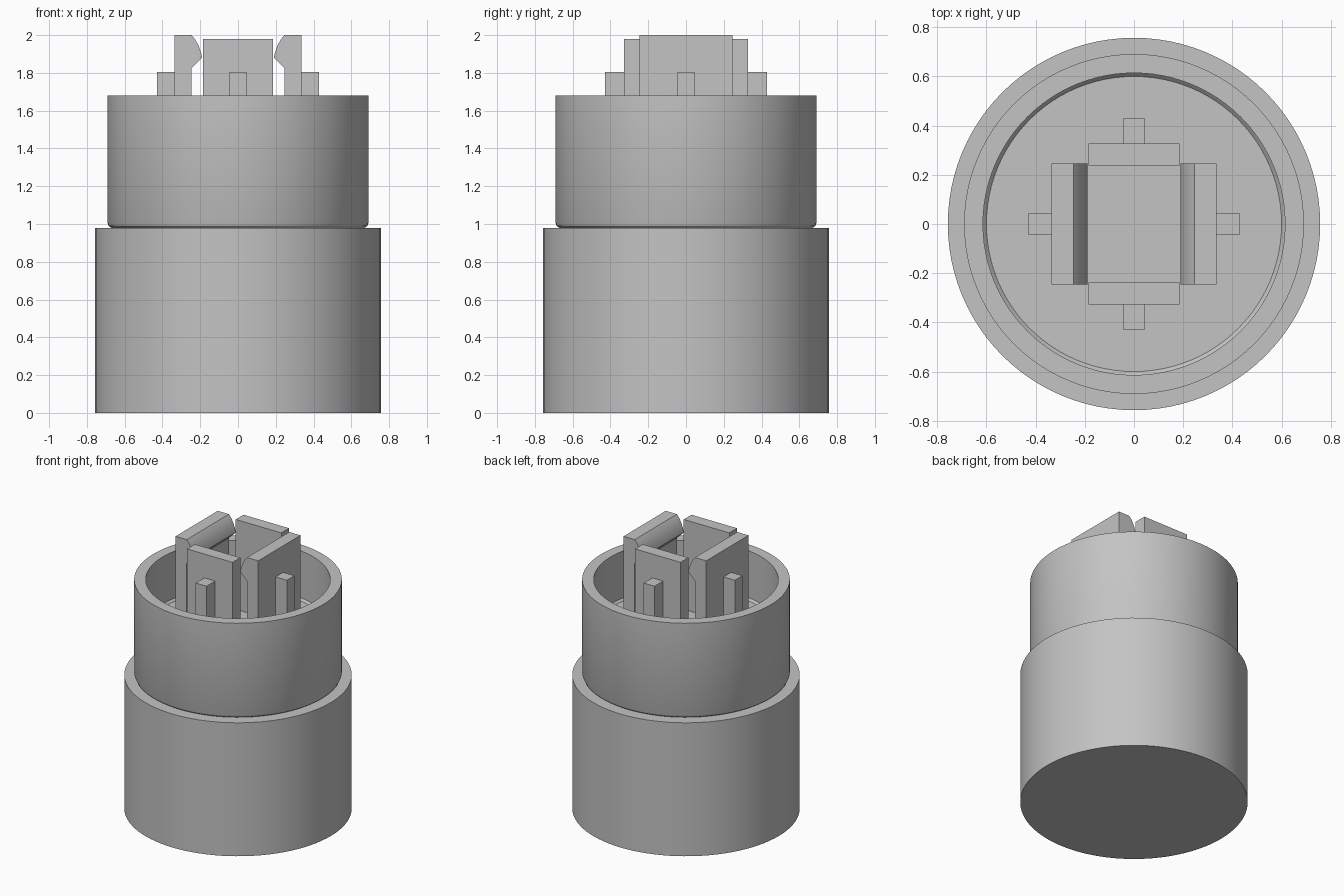
import bpy, bmesh
from math import sin, cos, pi, radians
from mathutils import Matrix

cube = bpy.data.objects.get("Cube")
if cube:
    bpy.data.objects.remove(cube)

grey = bpy.data.materials.new("plain grey")
grey.use_nodes = True
grey.diffuse_color = (0.55, 0.55, 0.55, 1)
grey.node_tree.nodes["Principled BSDF"].inputs["Base Color"].default_value = grey.diffuse_color

FLOOR = 1.32  # inside floor of the upper cup


def finish(name, bm, smooth=False):
    bmesh.ops.recalc_face_normals(bm, faces=bm.faces)
    mesh = bpy.data.meshes.new(name)
    bm.to_mesh(mesh)
    bm.free()
    obj = bpy.data.objects.new(name, mesh)
    bpy.context.collection.objects.link(obj)
    mesh.materials.append(grey)
    if smooth:
        bpy.ops.object.select_all(action='DESELECT')
        obj.select_set(True)
        bpy.context.view_layer.objects.active = obj
        bpy.ops.object.shade_smooth_by_angle(angle=radians(30))
    return obj


def lathe(name, profile, sides=96):
    """Turn an (r, z) profile round z, capping both ends."""
    bm = bmesh.new()
    rings = [[bm.verts.new((r * cos(2 * pi * i / sides), r * sin(2 * pi * i / sides), z))
              for i in range(sides)] for r, z in profile]
    for a, b in zip(rings, rings[1:]):
        for i in range(sides):
            j = (i + 1) % sides
            bm.faces.new((a[i], a[j], b[j], b[i]))
    bm.faces.new(rings[0])
    bm.faces.new(rings[-1])
    return finish(name, bm, True)


def extrude_profile(name, profile, half, turn, smooth=False):
    """Sweep an (x, z) outline from -half to half in y, then turn it round z."""
    bm = bmesh.new()
    face = bm.faces.new([bm.verts.new((x, -half, z)) for x, z in profile])
    out = bmesh.ops.extrude_face_region(bm, geom=[face])
    verts = [v for v in out["geom"] if isinstance(v, bmesh.types.BMVert)]
    bmesh.ops.translate(bm, verts=verts, vec=(0, 2 * half, 0))
    bmesh.ops.transform(bm, matrix=Matrix.Rotation(radians(turn), 4, 'Z'), verts=bm.verts)
    return finish(name, bm, smooth)


def box_outline(x0, x1, top):
    return [(x0, FLOOR), (x1, FLOOR), (x1, top), (x0, top)]


# Solid base and the open cup standing on it
lathe("base", [(0.757, 0), (0.757, 0.98)])
lathe("upper_cup", [(0.66, 0.97), (0.67, 0.98), (0.685, 0.99), (0.691, 1.005), (0.691, 1.68),
                    (0.614, 1.68), (0.614, FLOOR + 0.015), (0.6, FLOOR)])

# Hooked clips on the left and right, with a rounded nose pointing inwards
hook = [(0.336, FLOOR), (0.336, 2.0), (0.245, 2.0), (0.225, 1.975), (0.207, 1.94),
        (0.195, 1.905), (0.19, 1.88), (0.245, 1.825), (0.245, FLOOR)]
for side, turn in (("left", 0), ("right", 180)):
    extrude_profile(side + "_hook_clip", hook, 0.245, turn, True)

# Flat clips at the front and back
for side, turn in (("back", 90), ("front", 270)):
    extrude_profile(side + "_flat_clip", box_outline(0.238, 0.328, 1.98), 0.185, turn)

# Short support rib behind every clip
for side, turn in (("left", 0), ("back", 90), ("right", 180), ("front", 270)):
    extrude_profile(side + "_rib", box_outline(0.327, 0.428, 1.805), 0.044, turn)
